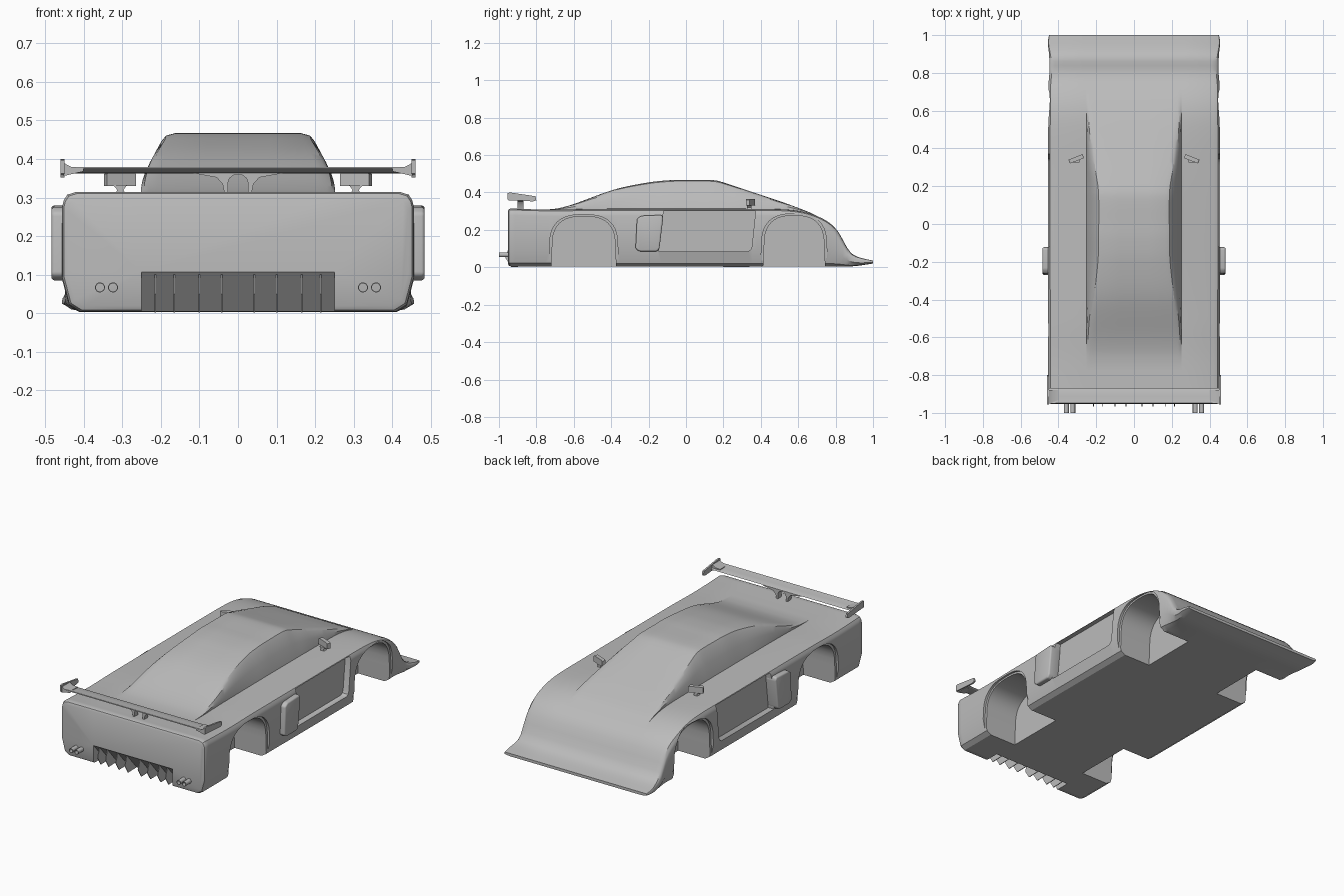
import bpy, bmesh, math

if "Cube" in bpy.data.objects:
    bpy.data.objects.remove(bpy.data.objects["Cube"])

grey = bpy.data.materials.new("body_grey")
grey.diffuse_color = (0.5, 0.5, 0.5, 1)
grey.use_nodes = True
grey.node_tree.nodes["Principled BSDF"].inputs["Base Color"].default_value = grey.diffuse_color


def finish(name, bm, angle=30):
    bmesh.ops.recalc_face_normals(bm, faces=bm.faces)
    me = bpy.data.meshes.new(name)
    bm.to_mesh(me)
    bm.free()
    me.materials.append(grey)
    ob = bpy.data.objects.new(name, me)
    bpy.context.collection.objects.link(ob)
    smooth(ob, angle)
    return ob


def smooth(ob, angle=30):
    bpy.ops.object.select_all(action='DESELECT')
    ob.select_set(True)
    bpy.context.view_layer.objects.active = ob
    bpy.ops.object.shade_smooth_by_angle(angle=math.radians(angle))


def prism(name, pts, a, b, axis='x', bevel=0.0, angle=30):
    """Extrude a polygon: (y,z) points along x, or (x,z) points along y."""
    bm = bmesh.new()
    put = (lambda p, t: (t, p[0], p[1])) if axis == 'x' else (lambda p, t: (p[0], t, p[1]))
    lo = [bm.verts.new(put(p, a)) for p in pts]
    hi = [bm.verts.new(put(p, b)) for p in pts]
    n = len(pts)
    bm.faces.new(lo)
    bm.faces.new(hi)
    for i in range(n):
        bm.faces.new((lo[i], lo[(i + 1) % n], hi[(i + 1) % n], hi[i]))
    if bevel:
        bmesh.ops.recalc_face_normals(bm, faces=bm.faces)
        bmesh.ops.bevel(bm, geom=bm.edges[:], offset=bevel, segments=3,
                        profile=0.5, affect='EDGES', clamp_overlap=True)
    return finish(name, bm, angle)


def curve(table, y):
    """Smooth interpolation through (y, value) pairs."""
    if y <= table[0][0]:
        return table[0][1]
    if y >= table[-1][0]:
        return table[-1][1]
    n = len(table)

    def slope(i):
        a, b = table[max(i - 1, 0)], table[min(i + 1, n - 1)]
        return (b[1] - a[1]) / (b[0] - a[0])
    for i in range(n - 1):
        (y0, v0), (y1, v1) = table[i], table[i + 1]
        if y <= y1:
            d = y1 - y0
            t = (y - y0) / d
            return ((2*t**3 - 3*t*t + 1) * v0 + (t**3 - 2*t*t + t) * d * slope(i)
                    + (3*t*t - 2*t**3) * v1 + (t**3 - t*t) * d * slope(i + 1))


# Body shell: cross-sections lofted from tail to nose, cabin included
DECK = [(-.95, .315), (-.85, .311), (-.7, .308), (-.5, .311), (.3, .311), (.52, .309),
        (.62, .298), (.7, .274), (.77, .236), (.82, .182), (.855, .115), (.885, .074),
        (.93, .052), (1.0, .036)]
CABIN = [(-.75, 0), (-.68, .008), (-.59, .032), (-.38, .105), (-.2, .142), (-.08, .154),
         (.0, .155), (.15, .154), (.2, .142), (.4, .076), (.5, .044), (.6, .016), (.7, 0)]
ROOF_W = [(-.6, .243), (-.5, .236), (-.2, .203), (-.1, .2), (.17, .2), (.3, .218), (.58, .243)]
WIDTH = [(-.95, .455), (.7, .455), (.82, .447), (.9, .45), (.96, .456), (1.0, .45)]
FLOOR = [(-.95, .005), (.88, .005), (1.0, .02)]


def section(y, inset=0.0):
    zt, zb, hw = curve(DECK, y) - inset, curve(FLOOR, y) + inset, curve(WIDTH, y) - inset
    h, w = curve(CABIN, y), curve(ROOF_W, y)
    r = min(.035, (zt - zb) * .35)
    k = min(.085, (zt - zb) * .35)
    half = [(.2, zb), (hw - .045, zb), (hw - .018, zb + k * .2), (hw, zb + k),
            (hw, zt - r), (hw - r * .1, zt - r * .6), (hw - r * .35, zt - r * .2), (hw - r, zt),
            (.265, zt), (.252, zt + h * .02), ((.252 + w) / 2 + .004, zt + h * .5),
            (w, zt + h * .86), (w - .012, zt + h * .96), (w - .035, zt + h), (.08, zt + h * 1.003)]
    return [(x, y, z) for x, z in half] + [(-x, y, z) for x, z in reversed(half)]


bm = bmesh.new()
stations = [(-.952, .014), (-.947, .004)] + [(-.938 + i * 1.938 / 84, 0) for i in range(85)]
rings = [[bm.verts.new((p[0], y, p[2])) for p in section(y, ins)] for y, ins in stations]
for r0, r1 in zip(rings, rings[1:]):
    for i in range(len(r0)):
        j = (i + 1) % len(r0)
        bm.faces.new((r0[i], r0[j], r1[j], r1[i]))
bm.faces.new(rings[0])
bm.faces.new(rings[-1])
body = finish("body_shell", bm)


def cut(cutter):
    cutter.hide_render = True
    m = body.modifiers.new("cut", 'BOOLEAN')
    m.operation, m.solver, m.object = 'DIFFERENCE', 'EXACT', cutter
    bpy.ops.object.select_all(action='DESELECT')
    body.select_set(True)
    bpy.context.view_layer.objects.active = body
    bpy.ops.object.modifier_apply(modifier="cut")
    bpy.data.objects.remove(cutter, do_unlink=True)


def arch(c, hw, top, spring):
    """Wheel arch outline with straight legs and a squarish rounded top."""
    pts = [(c - hw - .008, -.05)]
    for i in range(21):
        a = math.pi * (1 - i / 20)
        co, si = math.cos(a), math.sin(a)
        pts.append((c + hw * math.copysign(abs(co) ** .75, co),
                    spring + (top - spring) * abs(si) ** .75))
    return pts + [(c + hw + .008, -.05)]


for s in (-1, 1):
    # Wheel wells with a shallow stepped lip
    for c, hw, top in ((-.547, .168, .272), (.578, .16, .276)):
        cut(prism("well_cutter", arch(c, hw, top, .11), s * .24, s * .6))
        cut(prism("lip_cutter", arch(c, hw + .014, top + .01, .11), s * .442, s * .6))
    # Sunken door panel
    cut(prism("door_cutter", [(-.145, .085), (-.12, .3), (.372, .3), (.352, .11),
                              (.345, .093), (.33, .085)], s * .42, s * .6))
# Diffuser ramp under the tail
cut(prism("diffuser_cutter", [(-1.1, .107), (-.95, .107), (-.86, .004), (-.86, -.05),
                              (-1.1, -.05)], -.25, .25))
smooth(body)

# Diffuser fins
for x in (.042, .1, .165, .215):
    for s in (-1, 1):
        prism("diffuser_fin", [(-.855, .004), (-.935, .1), (-.95, .1), (-.965, .05),
                               (-.935, .002)], s * x - .002, s * x + .002)

for s in (-1, 1):
    # Side air scoop behind the door
    prism("side_scoop", [(-.27, .1), (-.25, .085), (-.155, .085), (-.142, .1), (-.122, .265),
                         (-.13, .28), (-.24, .275), (-.262, .26)],
          s * .415, s * .484, bevel=.016, angle=50)

    # Wing mirror: angled housing on a stalk
    mir = prism("mirror", [(-.04, -.017), (.04, -.017), (.04, .014), (.034, .018),
                           (-.034, .018), (-.04, .014)], -.011, .011, 'y')
    mir.location = (s * .306, .345, .347)
    mir.rotation_euler = (0, 0, -s * .38)
    prism("mirror_stalk", [(s * x, z) for x, z in ((.29, .305), (.32, .305), (.313, .32),
                           (.324, .332), (.288, .332), (.297, .32))], .325, .35, 'y')

    # Rear wing end plate and central support
    prism("wing_end_plate", [(-.955, .362), (-.955, .397), (-.94, .4), (-.805, .38),
                             (-.8, .358), (-.82, .352)], s * .45, s * .46)
    prism("wing_end_fillet", [(s * x, z) for x, z in ((.4, .368), (.452, .356), (.452, .39),
                              (.43, .378), (.4, .376))], -.95, -.88, 'y')
    prism("wing_support", [(s * x, z) for x, z in ((0, .367), (0, .359), (.012, .358),
                           (.022, .35), (.026, .338), (.026, .306), (.034, .306), (.04, .335),
                           (.055, .352), (.12, .364), (.12, .367))], -.9, -.868, 'y')

    # Twin exhaust pipes with hollow ends
    for x in (.324, .358):
        bm = bmesh.new()
        rows = []
        for r, y in ((.013, -.93), (.013, -1.0), (.0105, -1.0), (.0105, -.95)):
            rows.append([bm.verts.new((s * x + r * math.cos(i * math.pi / 10), y,
                                       .067 + r * math.sin(i * math.pi / 10)))
                         for i in range(20)])
        for a, b in zip(rows, rows[1:]):
            for i in range(20):
                j = (i + 1) % 20
                bm.faces.new((a[i], a[j], b[j], b[i]))
        bm.faces.new(rows[0])
        bm.faces.new(rows[-1])
        finish("exhaust_pipe", bm)

# Rear wing blade
prism("wing_blade", [(-.95, .375), (-.948, .379), (-.91, .372), (-.875, .371), (-.868, .367),
                     (-.875, .363), (-.91, .364)], -.452, .452)
